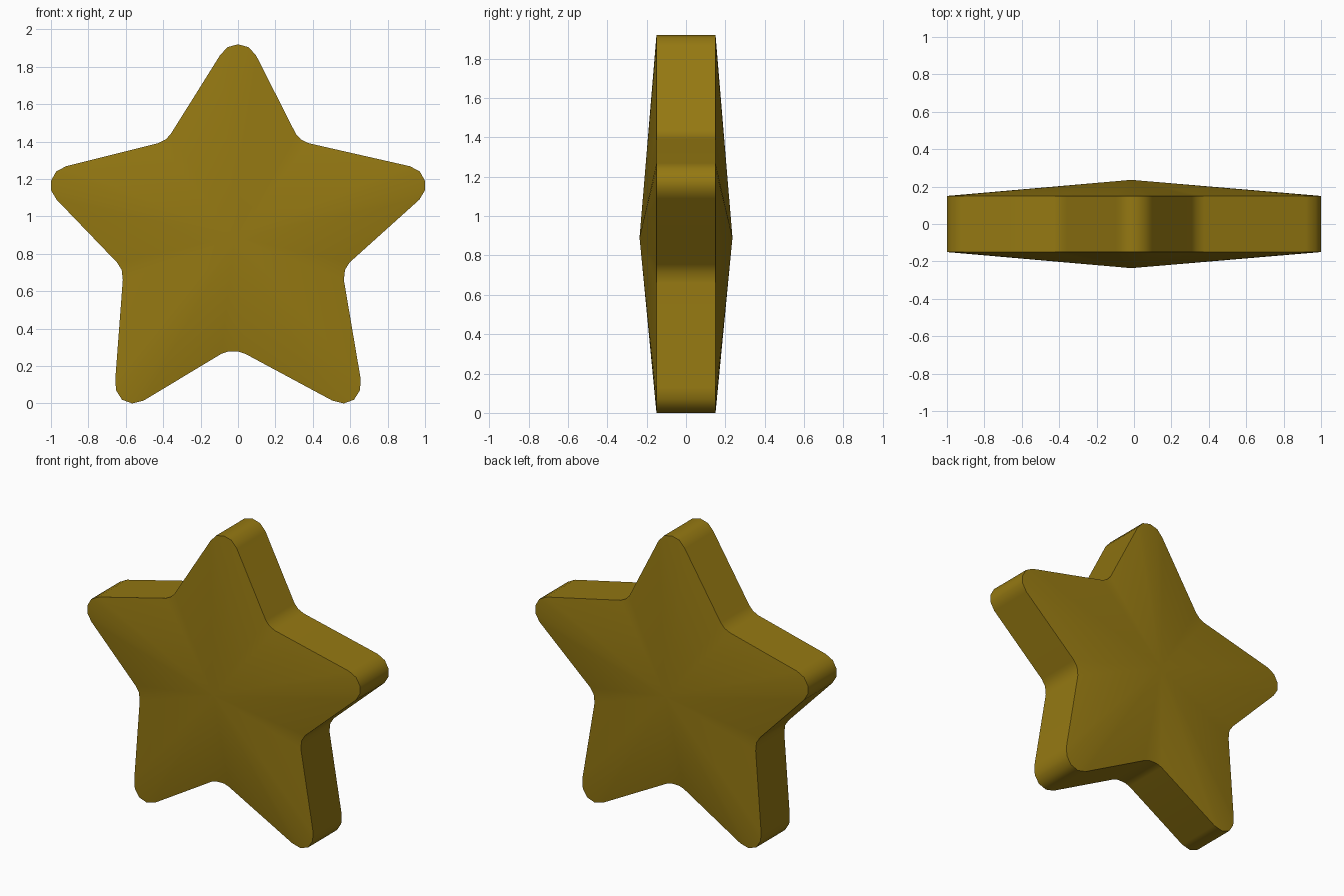
import bpy, bmesh, math

if "Cube" in bpy.data.objects:
    bpy.data.objects.remove(bpy.data.objects["Cube"])

# Right half of the outline, top to bottom: rounded tips and notches alternate
SHIFT = -0.025  # the notches sit slightly left of centre
tip_top = [(0.0, 1.92), (0.057, 1.905), (0.097, 1.86)]
notch_up = [(0.335, 1.44), (0.362, 1.411), (0.40, 1.392)]
tip_side = [(0.92, 1.268), (0.972, 1.24), (1.0, 1.19), (1.0, 1.14), (0.97, 1.09)]
notch_side = [(0.623, 0.755), (0.597, 0.715), (0.591, 0.66)]
tip_foot = [(0.656, 0.13), (0.652, 0.07), (0.62, 0.02), (0.565, 0.0), (0.505, 0.015)]
notch_low = [(0.065, 0.265), (0.03, 0.277), (0.0, 0.278)]
half = [(x, z, 0) for x, z in tip_top]
for notch, tip in ((notch_up, tip_side), (notch_side, tip_foot), (notch_low, [])):
    half += [(x, z, SHIFT) for x, z in notch] + [(x, z, 0) for x, z in tip]
outline = [(x + s, z) for x, z, s in half]
outline += [(-x + s, z) for x, z, s in reversed(half) if x > 0]

# Star body: straight rim with a shallow peak on the front and back
bm = bmesh.new()
front = [bm.verts.new((x, -0.15, z)) for x, z in outline]
back = [bm.verts.new((x, 0.15, z)) for x, z in outline]
peak_front = bm.verts.new((-0.015, -0.236, 0.89))
peak_back = bm.verts.new((-0.015, 0.236, 0.89))
for i in range(len(outline)):
    j = (i + 1) % len(outline)
    bm.faces.new((front[i], front[j], back[j], back[i]))
    bm.faces.new((peak_front, front[j], front[i]))
    bm.faces.new((peak_back, back[i], back[j]))
bmesh.ops.recalc_face_normals(bm, faces=bm.faces)
mesh = bpy.data.meshes.new("star")
bm.to_mesh(mesh)
bm.free()
star = bpy.data.objects.new("star", mesh)
bpy.context.collection.objects.link(star)

# Gold colour
gold = bpy.data.materials.new("gold")
gold.diffuse_color = (0.30, 0.19, 0.006, 1)
gold.use_nodes = True
gold.node_tree.nodes["Principled BSDF"].inputs["Base Color"].default_value = gold.diffuse_color
mesh.materials.append(gold)

# Smooth rim and faces, crisp border between them
bpy.context.view_layer.objects.active = star
star.select_set(True)
bpy.ops.object.shade_smooth_by_angle(angle=math.radians(45))
